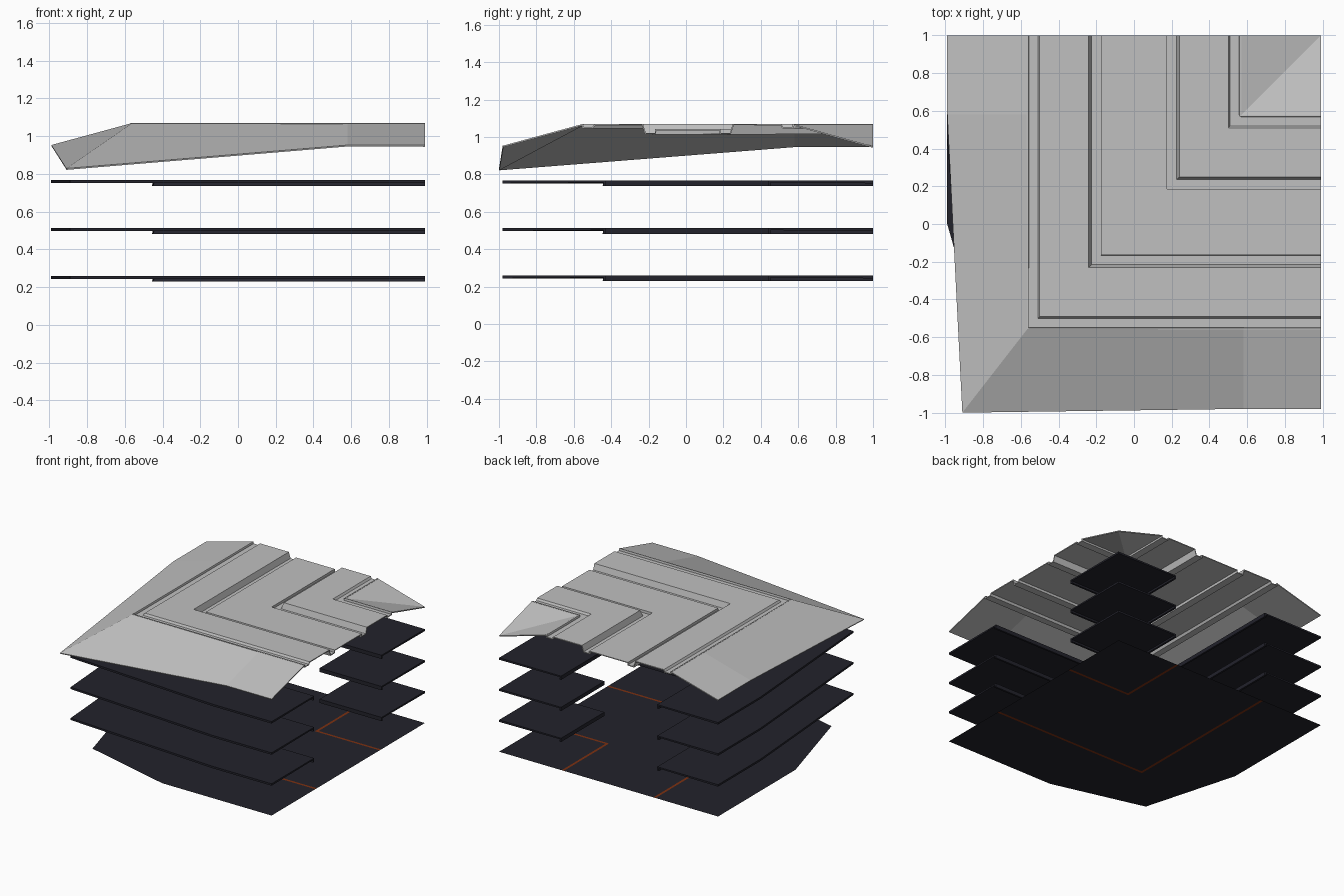
import bpy

if "Cube" in bpy.data.objects:
    bpy.data.objects.remove(bpy.data.objects["Cube"])

END_X, END_Y = 0.99, 1.0


def material(name, rgb):
    m = bpy.data.materials.new(name)
    m.diffuse_color = (*rgb, 1)
    m.use_nodes = True
    m.node_tree.nodes["Principled BSDF"].inputs["Base Color"].default_value = m.diffuse_color
    return m


GREY = material("roof grey", (0.53, 0.53, 0.53))
DARK = material("floor dark", (0.016, 0.016, 0.024))
ORANGE = material("stripe orange", (0.2, 0.03, 0.006))


def row(t, z, mid=0.58):
    """L-shaped path: down the left arm, round the corner, along the front arm."""
    y = t + 0.01
    return [(t, END_Y, z), (t, max(mid, y), z), (t, y, z),
            (max(mid, t), y, z), (END_X, y, z)]


def strips(name, rows, mats, thick=0.0, rule=None):
    """Skin neighbouring L paths with faces; optional sheet thickness below."""
    verts, index, faces, picks = [], {}, [], []

    def vid(p):
        key = tuple(round(c, 4) for c in p)
        if key not in index:
            index[key] = len(verts)
            verts.append(key)
        return index[key]

    for k, (a, b) in enumerate(zip(rows, rows[1:])):
        for i in range(4):
            f = list(dict.fromkeys(vid(p) for p in (a[i], a[i + 1], b[i + 1], b[i])))
            if len(f) > 2:
                faces.append(f)
                picks.append(rule(k) if rule else 0)
    me = bpy.data.meshes.new(name)
    me.from_pydata(verts, [], faces)
    for m in mats:
        me.materials.append(m)
    for p, s in zip(me.polygons, picks):
        p.material_index = s
    ob = bpy.data.objects.new(name, me)
    bpy.context.collection.objects.link(ob)
    if thick:
        s = ob.modifiers.new("thickness", "SOLIDIFY")
        s.thickness = thick
        s.offset = -1
    return ob


# Outer sloping roof with a drooping corner
eave = [(-0.99, 1, 0.953), (-0.99, 0.58, 0.953), (-0.91, -1, 0.829),
        (0.58, -0.98, 0.953), (0.99, -0.98, 0.953)]
strips("outer_roof_slope", [eave, row(-0.56, 1.07)], [GREY], 0.008)

# Roof deck: gutters, raised panels and sunken centre, mirrored about the middle
half = [(-0.56, 1.07), (-0.559, 1.053), (-0.51, 1.053), (-0.50, 1.07),
        (-0.24, 1.07), (-0.225, 1.022), (-0.176, 1.022), (-0.175, 1.042)]
profile = half + [(-t, z) for t, z in reversed(half)]
strips("roof_deck", [row(t, z) for t, z in profile], [GREY], 0.009)

# Inner roof slope falling to the inside corner
strips("inner_roof_slope", [row(0.56, 1.07), [(END_X, END_Y, 0.95)] * 5], [GREY], 0.008)

# Three storeys: outer walkway and inner square, each with a hanging lip
for n, z in enumerate((0.26, 0.513, 0.768), 1):
    edge = [(-0.99, 1, z), (-0.99, 0.45, z), (-0.89, -0.89, z),
            (0.45, -0.98, z), (0.99, -0.98, z)]
    strips(f"outer_walkway_{n}", [edge, row(-0.44, z), row(-0.44, z - 0.031)], [DARK], 0.016)
    strips(f"inner_walkway_{n}",
           [row(0.43, z - 0.031), row(0.43, z), [(END_X, END_Y, z)] * 5], [DARK], 0.016)

# Ground floor sheet with two orange stripes
edge = [(-0.99, 1, 0), (-0.99, 0, 0), (-0.77, -0.78, 0), (0, -0.98, 0), (0.99, -0.98, 0)]
ground = [edge] + [row(t, 0, 0) for t in (-0.425, -0.405, 0.405, 0.425)] + [[(END_X, END_Y, 0)] * 5]
strips("ground_floor", ground, [DARK, ORANGE], rule=lambda k: 1 if k in (1, 3) else 0)
